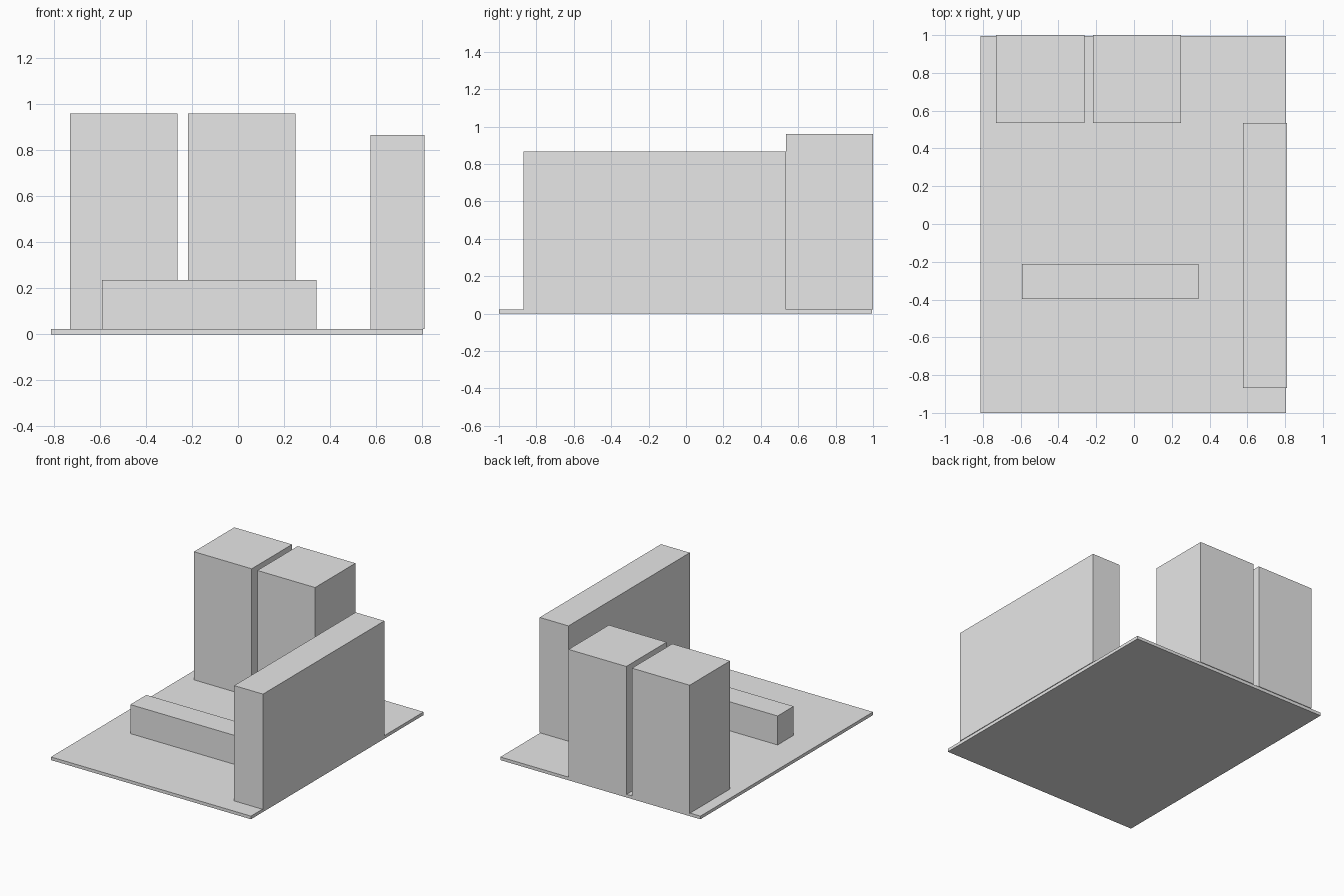
import bpy
from mathutils import Matrix, Vector
import bmesh

cube = bpy.data.objects.get("Cube")
if cube:
    bpy.data.objects.remove(cube, do_unlink=True)

# One plain grey for everything
grey = bpy.data.materials.new("light_grey")
grey.use_nodes = True
colour = (0.8, 0.8, 0.8, 1)
grey.diffuse_color = colour
grey.node_tree.nodes["Principled BSDF"].inputs["Base Color"].default_value = colour


def block(name, low, high):
    """Flat-sided box spanning two opposite corners."""
    low, high = Vector(low), Vector(high)
    bm = bmesh.new()
    matrix = Matrix.Translation((low + high) / 2) @ Matrix.Diagonal((*(high - low), 1))
    bmesh.ops.create_cube(bm, size=1, matrix=matrix)
    mesh = bpy.data.meshes.new(name)
    bm.to_mesh(mesh)
    bm.free()
    mesh.materials.append(grey)
    obj = bpy.data.objects.new(name, mesh)
    bpy.context.collection.objects.link(obj)
    return obj


floor = 0.023

# Thin ground slab
block("floor_slab", (-0.813, -1, 0), (0.805, 0.995, floor))

# Two matching tall cabinets along the back edge
for name, x in (("right_cabinet", -0.73), ("left_cabinet", -0.217)):
    block(name, (x, 0.534, floor), (x + 0.467, 1, 0.96))

# Long counter along the left side
block("side_counter", (0.577, -0.868, floor), (0.81, 0.534, 0.866))

# Low bench in the middle
block("low_bench", (-0.592, -0.398, floor), (0.342, -0.213, 0.235))
